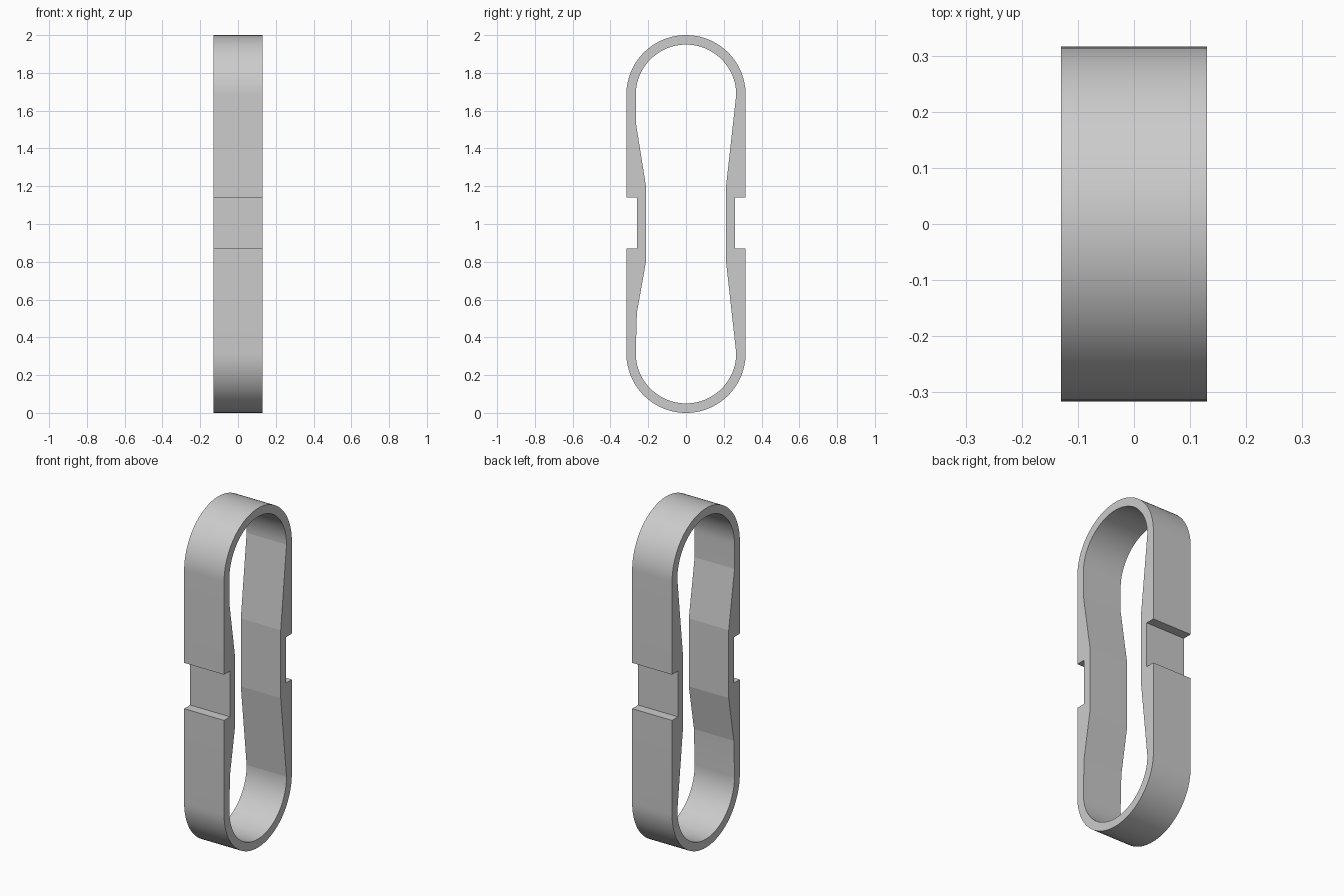
import bpy, bmesh
from math import cos, sin, pi, radians

cube = bpy.data.objects.get("Cube")
if cube:
    bpy.data.objects.remove(cube, do_unlink=True)

HALF_WIDTH = 0.13
OUTER, INNER = 0.316, 0.266
TOP_C, BOTTOM_C = 2 - OUTER, OUTER
STEPS = 48


def arc(radius, centre, start):
    """Half circle in the y-z plane, counter-clockwise."""
    return [(radius * cos(start + pi * i / STEPS),
             centre + radius * sin(start + pi * i / STEPS))
            for i in range(STEPS + 1)]


def notch(side):
    """Square recess in the outer wall, listed bottom to top."""
    y, deep = side * OUTER, side * 0.26
    return [(y, 0.87), (deep, 0.87), (deep, 1.14), (y, 1.14)]


# Outer outline: rounded ends with a notch on each long side
outer = (arc(OUTER, TOP_C, 0) + notch(-1)[::-1]
         + arc(OUTER, BOTTOM_C, pi) + notch(1))

# Inner outline: rounded ends pinched to a narrow waist
inner = (arc(INNER, TOP_C, 0)
         + [(-INNER, 1.54), (-0.212, 1.2), (-0.212, 0.8), (-0.26, 0.53)]
         + arc(INNER, BOTTOM_C, pi)
         + [(0.212, 0.8), (0.212, 1.2)])

# Fill between the outlines, then extrude across the width
bm = bmesh.new()
edges = []
for loop in (outer, inner):
    verts = [bm.verts.new((-HALF_WIDTH, y, z)) for y, z in loop]
    edges += [bm.edges.new((a, b)) for a, b in zip(verts, verts[1:] + verts[:1])]
bmesh.ops.triangle_fill(bm, edges=edges, use_beauty=True)
extruded = bmesh.ops.extrude_face_region(bm, geom=bm.faces[:], use_keep_orig=True)
moved = [g for g in extruded["geom"] if isinstance(g, bmesh.types.BMVert)]
bmesh.ops.translate(bm, verts=moved, vec=(2 * HALF_WIDTH, 0, 0))
bmesh.ops.recalc_face_normals(bm, faces=bm.faces[:])

mesh = bpy.data.meshes.new("loop_band")
bm.to_mesh(mesh)
bm.free()
band = bpy.data.objects.new("loop_band", mesh)
bpy.context.collection.objects.link(band)

# Plain grey material
grey = bpy.data.materials.new("light_grey")
grey.use_nodes = True
colour = (0.6, 0.6, 0.6, 1)
grey.diffuse_color = colour
grey.node_tree.nodes["Principled BSDF"].inputs["Base Color"].default_value = colour
mesh.materials.append(grey)

# Smooth the round ends, keep the waist and notch edges crisp
bpy.ops.object.select_all(action="DESELECT")
band.select_set(True)
bpy.context.view_layer.objects.active = band
bpy.ops.object.shade_smooth_by_angle(angle=radians(6))
